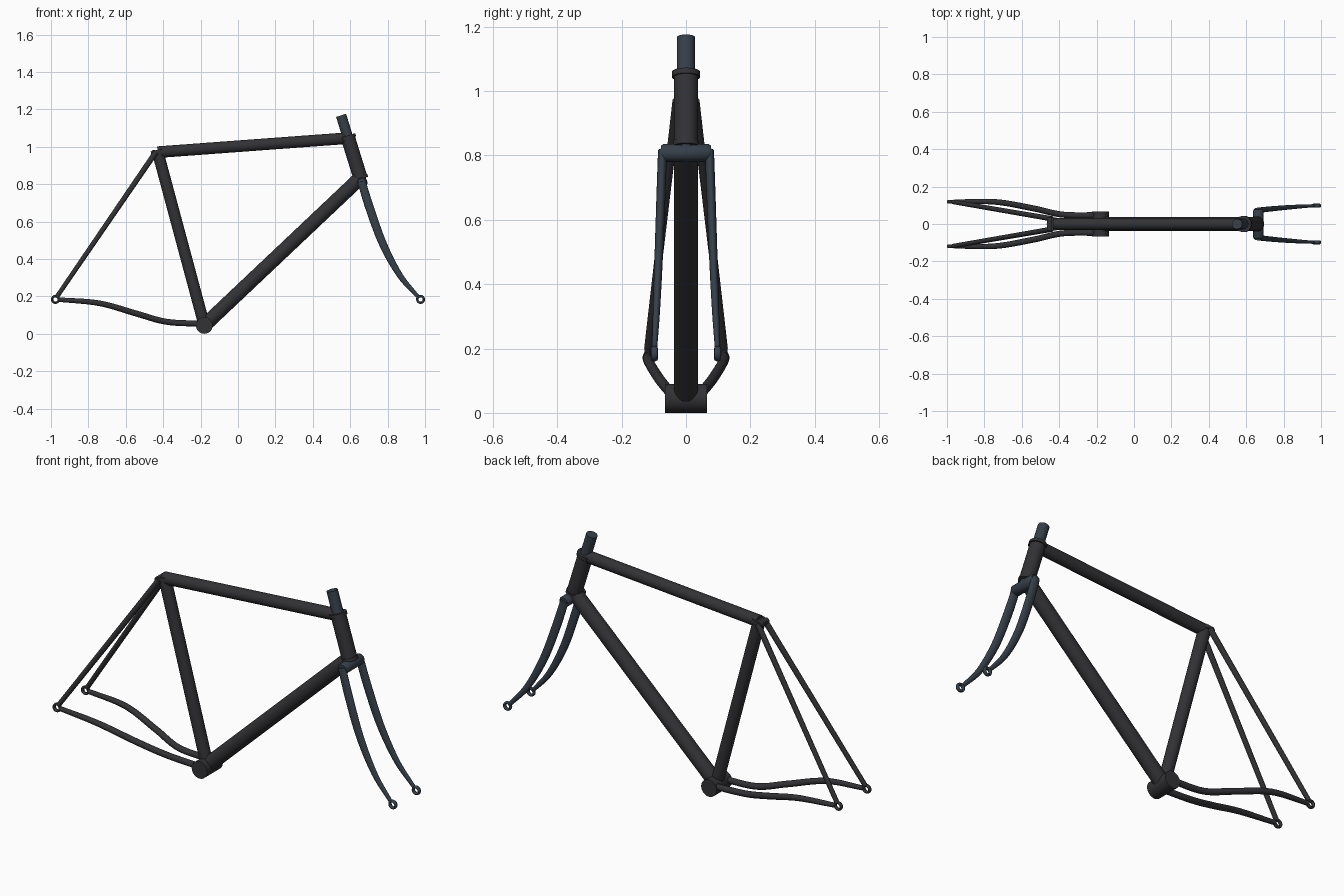
import bpy, bmesh, math
from mathutils import Vector

if "Cube" in bpy.data.objects:
    bpy.data.objects.remove(bpy.data.objects["Cube"])


def material(name, rgb):
    m = bpy.data.materials.new(name)
    m.diffuse_color = (*rgb, 1)
    m.use_nodes = True
    m.node_tree.nodes["Principled BSDF"].inputs["Base Color"].default_value = m.diffuse_color
    return m


FRAME = material("frame_paint", (0.032, 0.032, 0.036))
FORK = material("fork_paint", (0.036, 0.05, 0.066))


def finish(ob, mat):
    ob.data.materials.append(mat)
    bpy.ops.object.select_all(action='DESELECT')
    ob.select_set(True)
    bpy.context.view_layer.objects.active = ob
    bpy.ops.object.shade_smooth_by_angle(angle=math.radians(40))
    return ob


def smooth_path(pts, steps):
    # Catmull-Rom through (x, y, z, in-plane radius, lateral radius)
    p = [Vector(q) for q in pts]
    p = [p[0] * 2 - p[1]] + p + [p[-1] * 2 - p[-2]]
    out = []
    for i in range(1, len(p) - 2):
        a, b, c, d = p[i - 1:i + 3]
        for k in range(steps):
            t = k / steps
            out.append(0.5 * (2 * b + (c - a) * t + (2 * a - 5 * b + 4 * c - d) * t * t
                              + (3 * b - a - 3 * c + d) * t ** 3))
    return out + [p[-2]]


def tube(name, pts, mat, steps=1, sides=32):
    path = smooth_path(pts, steps) if steps > 1 else [Vector(q) for q in pts]
    pos = [Vector(q[:3]) for q in path]
    bm = bmesh.new()
    rings = []
    for i, q in enumerate(path):
        t = (pos[min(i + 1, len(pos) - 1)] - pos[max(i - 1, 0)]).normalized()
        ref = Vector((1, 0, 0)) if abs(t.y) > 0.9 else Vector((0, 1, 0))
        side = (ref - t * ref.dot(t)).normalized()
        up = t.cross(side)
        rings.append([bm.verts.new(pos[i] + side * q[4] * math.cos(a) + up * q[3] * math.sin(a))
                      for a in (2 * math.pi * k / sides for k in range(sides))])
    for r0, r1 in zip(rings, rings[1:]):
        for k in range(sides):
            j = (k + 1) % sides
            bm.faces.new((r0[k], r0[j], r1[j], r1[k]))
    bm.faces.new(rings[0])
    bm.faces.new(rings[-1])
    bmesh.ops.recalc_face_normals(bm, faces=bm.faces)
    me = bpy.data.meshes.new(name)
    bm.to_mesh(me)
    bm.free()
    ob = bpy.data.objects.new(name, me)
    bpy.context.collection.objects.link(ob)
    return finish(ob, mat)


def rod(name, a, b, r, mat):
    return tube(name, [(*a, r, r), (*b, r, r)], mat)


def eyelet(name, loc, mat):
    bpy.ops.mesh.primitive_torus_add(major_radius=0.0175, minor_radius=0.0065, major_segments=32,
                                     minor_segments=12, location=loc, rotation=(math.pi / 2, 0, 0))
    ob = bpy.context.object
    ob.name = name
    ob.scale.z = 1.6
    return finish(ob, mat)


# Key axes
BB = Vector((-0.18, 0, 0.045))
SEAT = Vector((-0.43, 0, 0.975))
HEAD_TOP = Vector((0.586, 0, 1.055))
HEAD_LOW = Vector((0.655, 0, 0.832))
head_dir = (HEAD_TOP - HEAD_LOW).normalized()
seat_dir = (SEAT - BB).normalized()

# Main triangle
rod("bottom_bracket_shell", (BB.x, -0.066, BB.z), (BB.x, 0.066, BB.z), 0.045, FRAME)
rod("seat_tube", BB, SEAT, 0.031, FRAME)
rod("top_tube", (-0.43, 0, 0.971), (0.588, 0, 1.046), 0.031, FRAME)
rod("down_tube", BB, (0.642, 0, 0.822), 0.038, FRAME)
rod("head_tube", HEAD_LOW, HEAD_TOP, 0.038, FRAME)

# Collars
rod("seat_collar", SEAT - seat_dir * 0.012, SEAT + seat_dir * 0.008, 0.036, FRAME)
rod("upper_headset_cup", HEAD_TOP - head_dir * 0.012, HEAD_TOP + head_dir * 0.005, 0.044, FRAME)
rod("lower_headset_cup", HEAD_LOW - head_dir * 0.005, HEAD_LOW + head_dir * 0.012, 0.041, FRAME)
rod("seat_stay_bridge", (-0.449, -0.034, 0.967), (-0.449, 0.034, 0.967), 0.016, FRAME)

# Fork steerer and crown
rod("steerer_tube", HEAD_LOW - head_dir * 0.02, HEAD_TOP + head_dir * 0.118, 0.028, FORK)
tube("fork_crown", [(0.664, -0.077, 0.808, 0.023, 0.023), (0.664, -0.07, 0.808, 0.028, 0.028),
                    (0.664, 0.07, 0.808, 0.028, 0.028), (0.664, 0.077, 0.808, 0.023, 0.023)], FORK)

# Mirrored pairs: stays, fork blades, dropout eyelets
for side, s in (("right", -1), ("left", 1)):
    tube("seat_stay_" + side, [(-0.44, s * 0.028, 0.97, 0.015, 0.014),
                               (-0.967, s * 0.118, 0.2, 0.012, 0.012)], FRAME)
    tube("chain_stay_" + side, [(-0.18, s * 0.047, 0.053, 0.016, 0.016),
                                (-0.38, s * 0.05, 0.064, 0.016, 0.016),
                                (-0.54, s * 0.084, 0.107, 0.016, 0.016),
                                (-0.74, s * 0.118, 0.163, 0.015, 0.015),
                                (-0.96, s * 0.119, 0.183, 0.012, 0.012)], FRAME, 8)
    tube("fork_blade_" + side, [(0.66, s * 0.073, 0.815, 0.022, 0.014),
                                (0.705, s * 0.078, 0.67, 0.023, 0.014),
                                (0.775, s * 0.085, 0.48, 0.021, 0.013),
                                (0.865, s * 0.092, 0.313, 0.016, 0.011),
                                (0.963, s * 0.098, 0.197, 0.010, 0.008)], FORK, 8)
    eyelet("rear_dropout_" + side, (-0.976, s * 0.119, 0.184), FRAME)
    eyelet("front_dropout_" + side, (0.976, s * 0.098, 0.184), FORK)
